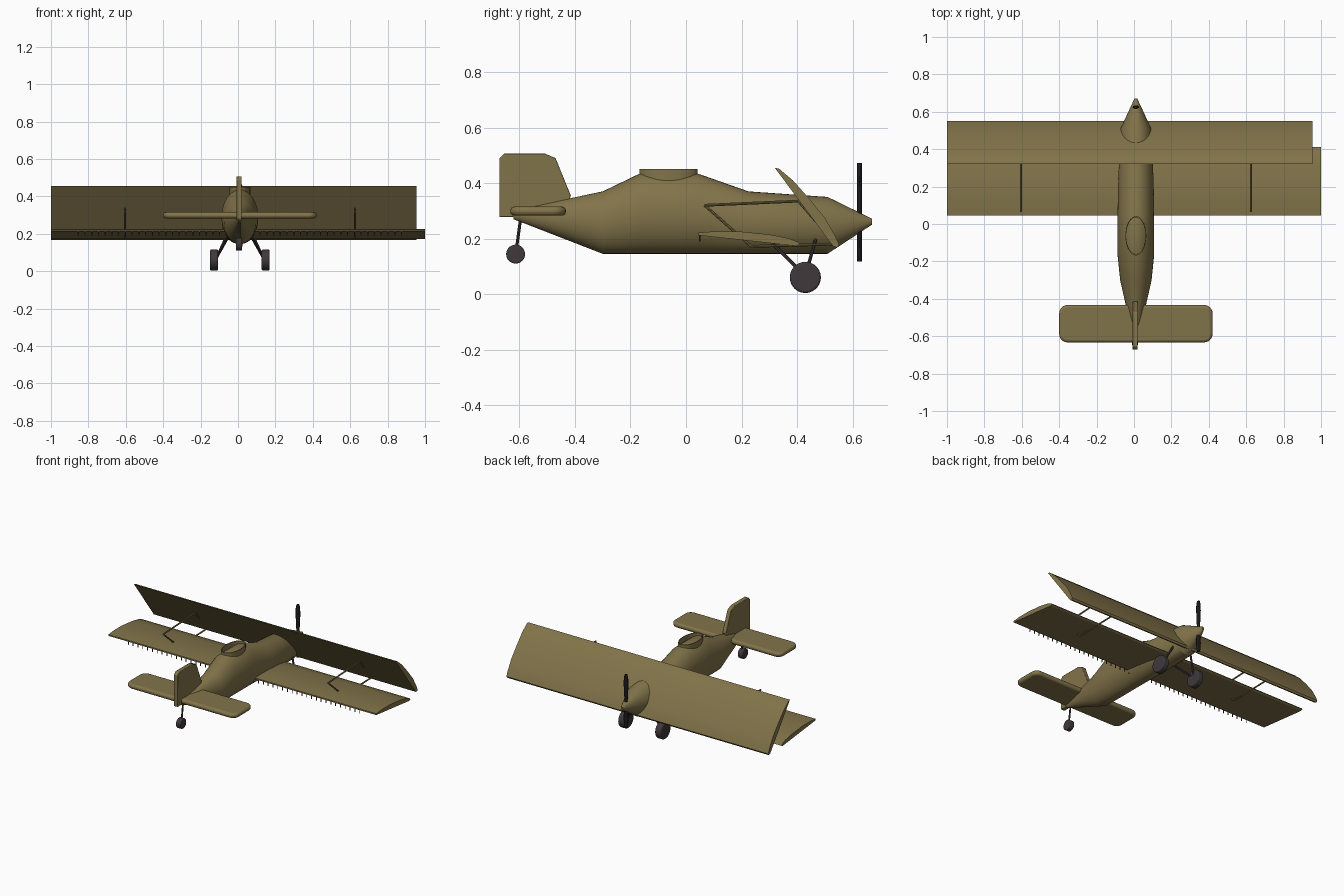
import bpy, bmesh, math
from mathutils import Vector

if "Cube" in bpy.data.objects:
    bpy.data.objects.remove(bpy.data.objects["Cube"])

CX = 0.01  # centre line of the body


def material(name, rgb):
    m = bpy.data.materials.new(name)
    m.diffuse_color = (*rgb, 1)
    m.use_nodes = True
    m.node_tree.nodes["Principled BSDF"].inputs["Base Color"].default_value = m.diffuse_color
    return m


OLIVE = material("olive_paint", (0.222, 0.173, 0.068))
RUBBER = material("dark_rubber", (0.050, 0.040, 0.043))
BLACK = material("black", (0.010, 0.010, 0.010))


def finish(name, bm, mat, angle=30, bevel=0, segments=3):
    bmesh.ops.recalc_face_normals(bm, faces=bm.faces)
    mesh = bpy.data.meshes.new(name)
    bm.to_mesh(mesh)
    bm.free()
    ob = bpy.data.objects.new(name, mesh)
    bpy.context.collection.objects.link(ob)
    mesh.materials.append(mat)
    if bevel:
        mod = ob.modifiers.new("bevel", 'BEVEL')
        mod.width, mod.segments = bevel, segments
        mod.limit_method, mod.angle_limit = 'ANGLE', math.radians(40)
    bpy.ops.object.select_all(action='DESELECT')
    ob.select_set(True)
    bpy.context.view_layer.objects.active = ob
    bpy.ops.object.shade_smooth_by_angle(angle=math.radians(angle))
    return ob


def loft(name, rings, mat, cap=True, **kw):
    """Join a list of equally long point rings into a skin."""
    bm = bmesh.new()
    vs = [[bm.verts.new(p) for p in r] for r in rings]
    n = len(vs[0])
    for a, b in zip(vs, vs[1:]):
        for i in range(n):
            bm.faces.new((a[i], a[(i + 1) % n], b[(i + 1) % n], b[i]))
    if cap:
        bm.faces.new(vs[0])
        bm.faces.new(vs[-1])
    return finish(name, bm, mat, **kw)


def extrude_x(name, profile, x0, x1, mat, **kw):
    return loft(name, [[(x, y, z) for y, z in profile] for x in (x0, x1)], mat, **kw)


def add_rod(bm, a, b, r, sides=8):
    a, b = Vector(a), Vector(b)
    d = b - a
    geo = bmesh.ops.create_cone(bm, cap_ends=True, segments=sides,
                                radius1=r, radius2=r, depth=d.length)
    q = Vector((0, 0, 1)).rotation_difference(d)
    for v in geo["verts"]:
        v.co = q @ v.co + (a + b) / 2


def rods(name, pairs, r, mat, sides=8):
    bm = bmesh.new()
    for a, b in pairs:
        add_rod(bm, a, b, r, sides)
    return finish(name, bm, mat)


def wheel(name, x, y, z, r, w):
    bm = bmesh.new()
    add_rod(bm, (x - w / 2, y, z), (x + w / 2, y, z), r, 40)
    finish(name, bm, RUBBER, bevel=r * 0.14)


def ellipse(n, a, b):
    return [(a * math.cos(t * math.tau / n), b * math.sin(t * math.tau / n)) for t in range(n)]


# fuselage: y, bottom, top, half width
stations = [(-0.622, 0.270, 0.302, 0.012), (-0.30, 0.145, 0.370, 0.084),
            (-0.165, 0.145, 0.435, 0.098), (0.04, 0.145, 0.435, 0.098),
            (0.225, 0.145, 0.370, 0.095), (0.51, 0.145, 0.350, 0.082),
            (0.67, 0.250, 0.272, 0.008)]
loft("fuselage", [[(CX + u, y, (lo + hi) / 2 + v) for u, v in ellipse(40, w, (hi - lo) / 2)]
                  for y, lo, hi, w in stations], OLIVE)

# cockpit rim: hollow oval collar around the top of the body
rim = [(1.0, 0.38), (1.0, 0.45), (0.93, 0.45), (0.93, 0.38)]
loft("cockpit_rim", [[(CX + u, -0.063 + v, z) for u, v in ellipse(40, 0.056 * s, 0.105 * s)]
                     for s, z in rim], OLIVE, cap=False)

# wings
extrude_x("upper_wing", [(0.32, 0.455), (0.335, 0.452), (0.385, 0.410), (0.443, 0.345),
                         (0.50, 0.275), (0.535, 0.215), (0.552, 0.178), (0.545, 0.167),
                         (0.53, 0.172)], -1, 0.955, OLIVE)
extrude_x("lower_wing", [(0.045, 0.221), (0.10, 0.226), (0.19, 0.226), (0.30, 0.215),
                         (0.37, 0.201), (0.405, 0.187), (0.411, 0.179), (0.398, 0.173),
                         (0.045, 0.212)], -1, 1, OLIVE)

# wing struts: one four-sided frame on each side
corners = [(0.067, 0.320), (0.405, 0.335), (0.54, 0.180), (0.235, 0.172)]
for side, x in (("left", -0.605), ("right", 0.625)):
    pts = [(x, y, z) for y, z in corners]
    rods(side + "_wing_struts", list(zip(pts, pts[1:] + pts[:1])), 0.005, OLIVE)

# row of small nozzles under the trailing edge
rods("spray_nozzles", [((CX + i * 0.036, 0.05, 0.218), (CX + i * 0.036, 0.05, 0.19))
                       for i in range(-24, 25)], 0.003, RUBBER, 6)

# tail
bm = bmesh.new()
bmesh.ops.create_cube(bm, size=1)
for v in bm.verts:
    v.co = (CX + v.co.x * 0.82, -0.533 + v.co.y * 0.20, 0.299 + v.co.z * 0.033)
upright = [e for e in bm.edges if abs(e.verts[0].co.z - e.verts[1].co.z) > 0.01]
bmesh.ops.bevel(bm, geom=upright, offset=0.045, segments=6, profile=0.5, affect='EDGES')
finish("tailplane", bm, OLIVE, bevel=0.014)
extrude_x("tail_fin", [(-0.672, 0.277), (-0.672, 0.490), (-0.655, 0.507), (-0.51, 0.507),
                       (-0.47, 0.490), (-0.415, 0.355), (-0.43, 0.300), (-0.60, 0.277)],
          CX - 0.018, CX + 0.010, OLIVE, bevel=0.003, segments=2)

# propeller: two upright tapered blades
blade = [(0.118, 0.4), (0.135, 0.85), (0.18, 1), (0.24, 0.8), (0.295, 0.6),
         (0.35, 0.8), (0.41, 1), (0.455, 0.85), (0.472, 0.4)]
loft("propeller", [[(CX + u * s, 0.625 + v, z) for u, v in ellipse(16, 0.017, 0.0095)]
                   for z, s in blade], BLACK)

# main landing gear
for side, s in (("left", -1), ("right", 1)):
    wheel(side + "_wheel", CX + s * 0.138, 0.43, 0.06, 0.056, 0.043)
    hub = (CX + s * 0.128, 0.43, 0.065)
    rods(side + "_wheel_legs", [((CX + s * 0.06, 0.472, 0.215), hub),
                                ((CX + s * 0.055, 0.30, 0.195), hub)], 0.0065, RUBBER)

# tail wheel
wheel("tail_wheel", CX - 0.005, -0.614, 0.144, 0.034, 0.034)
rods("tail_wheel_leg", [((CX - 0.003, -0.594, 0.285), (CX - 0.003, -0.614, 0.144))],
     0.0055, RUBBER)
